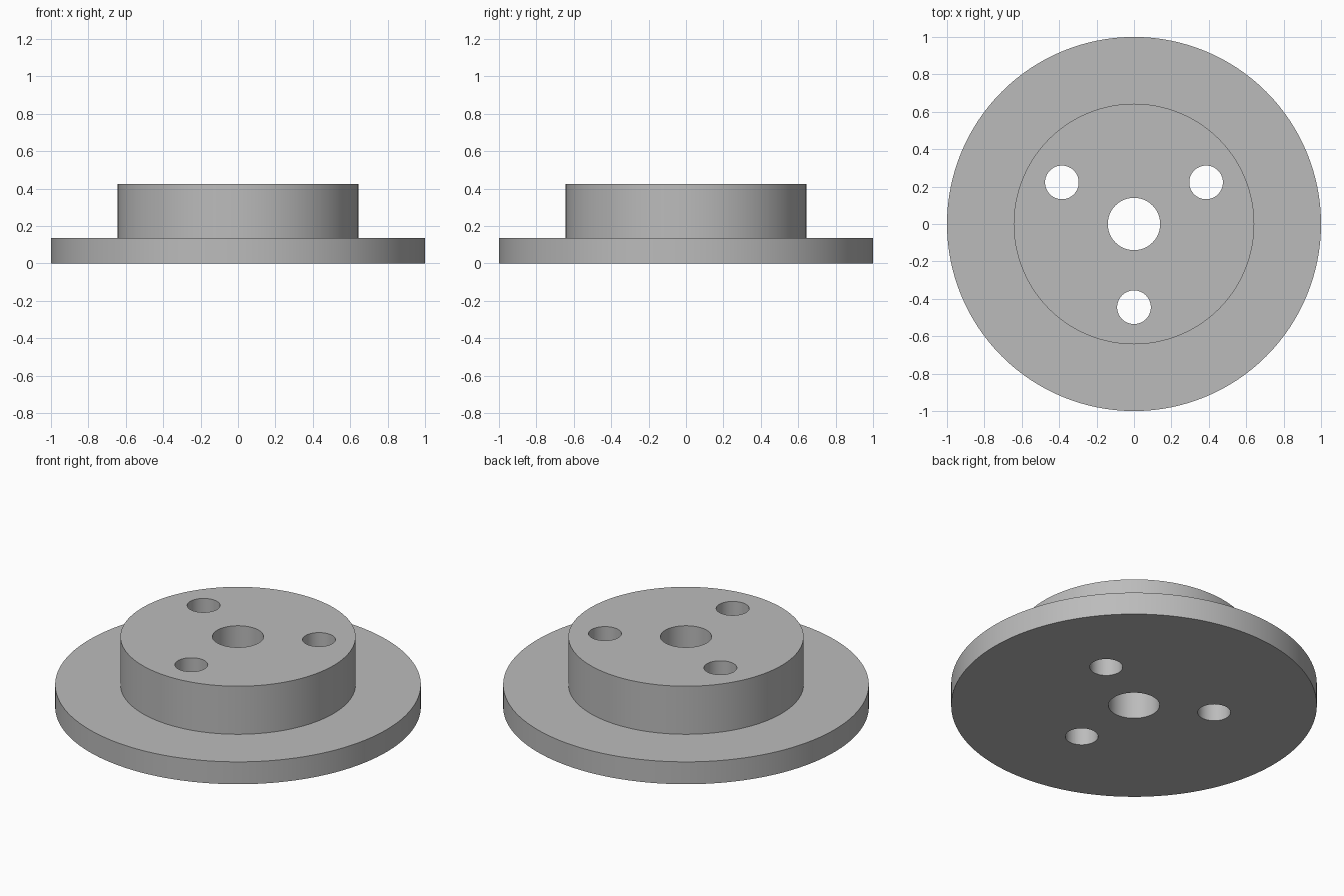
import bpy
import bmesh
from math import radians, cos, sin, tau

cube = bpy.data.objects.get("Cube")
if cube:
    bpy.data.objects.remove(cube, do_unlink=True)

FLANGE_R, HUB_R, BORE_R = 1.0, 0.643, 0.14
FLANGE_TOP, HUB_TOP = 0.135, 0.425
BOLT_CIRCLE, BOLT_R = 0.445, 0.09
SEGMENTS = 128

# Plain grey metal
grey = bpy.data.materials.new("grey_metal")
grey.use_nodes = True
colour = (0.5, 0.5, 0.5, 1)
grey.diffuse_color = colour
grey.node_tree.nodes["Principled BSDF"].inputs["Base Color"].default_value = colour


def add_object(name, bm):
    mesh = bpy.data.meshes.new(name)
    bmesh.ops.recalc_face_normals(bm, faces=bm.faces)
    bm.to_mesh(mesh)
    bm.free()
    mesh.materials.append(grey)
    obj = bpy.data.objects.new(name, mesh)
    bpy.context.collection.objects.link(obj)
    return obj


# Stepped body with centre bore, turned from its half section
profile = [(BORE_R, 0), (FLANGE_R, 0), (FLANGE_R, FLANGE_TOP),
           (HUB_R, FLANGE_TOP), (HUB_R, HUB_TOP), (BORE_R, HUB_TOP)]
bm = bmesh.new()
rings = [[bm.verts.new((r * cos(tau * i / SEGMENTS), r * sin(tau * i / SEGMENTS), z))
          for i in range(SEGMENTS)] for r, z in profile]
for a, b in zip(rings, rings[1:] + rings[:1]):
    for i in range(SEGMENTS):
        j = (i + 1) % SEGMENTS
        bm.faces.new((a[i], a[j], b[j], b[i]))
body = add_object("flanged_hub", bm)

# Three bolt holes through hub and flange
for n in range(3):
    angle = radians(30 + 120 * n)
    bm = bmesh.new()
    bmesh.ops.create_cone(bm, cap_ends=True, segments=64,
                          radius1=BOLT_R, radius2=BOLT_R, depth=1)
    bmesh.ops.translate(bm, verts=bm.verts,
                        vec=(BOLT_CIRCLE * cos(angle), BOLT_CIRCLE * sin(angle), HUB_TOP / 2))
    cutter = add_object("bolt_hole_cutter", bm)
    cutter.hide_render = True
    cut = body.modifiers.new("bolt_hole", "BOOLEAN")
    cut.operation = "DIFFERENCE"
    cut.solver = "EXACT"
    cut.object = cutter
    bpy.context.view_layer.objects.active = body
    bpy.ops.object.modifier_apply(modifier=cut.name)
    bpy.data.objects.remove(cutter, do_unlink=True)

# Smooth round walls, crisp rims
bpy.ops.object.select_all(action="DESELECT")
body.select_set(True)
bpy.context.view_layer.objects.active = body
bpy.ops.object.shade_smooth_by_angle(angle=radians(30))
